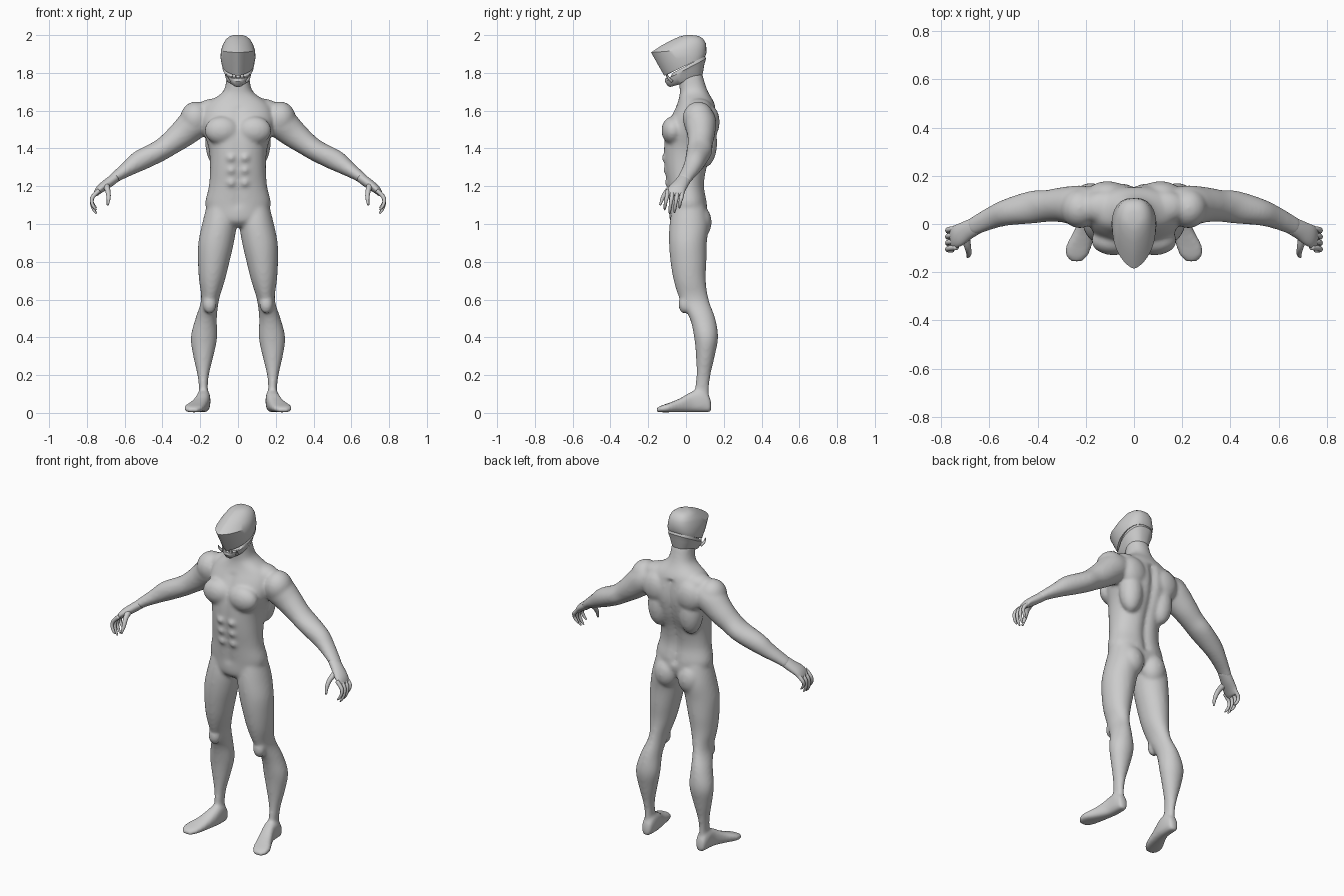
import bpy, bmesh, math
from mathutils import Vector, Matrix

cube = bpy.data.objects.get("Cube")
if cube:
    bpy.data.objects.remove(cube)

grey = bpy.data.materials.new("plain_grey")
grey.use_nodes = True
grey.diffuse_color = (0.6, 0.6, 0.6, 1)
grey.node_tree.nodes["Principled BSDF"].inputs["Base Color"].default_value = (0.6, 0.6, 0.6, 1)


def finish(bm, name, angle=None):
    bmesh.ops.recalc_face_normals(bm, faces=bm.faces)
    mesh = bpy.data.meshes.new(name)
    bm.to_mesh(mesh)
    bm.free()
    mesh.materials.append(grey)
    ob = bpy.data.objects.new(name, mesh)
    bpy.context.collection.objects.link(ob)
    for p in mesh.polygons:
        p.use_smooth = True
    if angle:
        bpy.ops.object.select_all(action="DESELECT")
        ob.select_set(True)
        bpy.context.view_layer.objects.active = ob
        bpy.ops.object.shade_smooth_by_angle(angle=math.radians(angle))
    return ob


def skin(bm, loops):
    """Bridge closed loops of points and cap both ends."""
    rows = [[bm.verts.new(p) for p in loop] for loop in loops]
    n = len(rows[0])
    for a, b in zip(rows, rows[1:]):
        for i in range(n):
            j = (i + 1) % n
            bm.faces.new((a[i], a[j], b[j], b[i]))
    bm.faces.new(rows[0])
    bm.faces.new(rows[-1])
    return [v for row in rows for v in row]


def refine(rows, steps):
    """Smooth curve through rows of numbers."""
    out = []
    last = len(rows) - 1
    for i in range(last):
        a, b, c, d = (rows[max(0, min(last, i + k))] for k in (-1, 0, 1, 2))
        for s in range(steps):
            t = s / steps
            out.append([q + t / 2 * (r - p + t * (2 * p - 5 * q + 4 * r - s_ + t * (3 * (q - r) + s_ - p)))
                        for p, q, r, s_ in zip(a, b, c, d)])
    return out + [rows[-1]]


def oval(c, u, v, n, e=1.0):
    pts = []
    for i in range(n):
        a = math.tau * i / n
        x, y = math.cos(a), math.sin(a)
        pts.append(c + u * math.copysign(abs(x) ** e, x) + v * math.copysign(abs(y) ** e, y))
    return pts


def column(bm, rows, side=1, e=1.0):
    """Upright limb: rows of z, x min, x max, y front, y back."""
    loops = []
    for z, x0, x1, y0, y1 in refine(rows, 4):
        c = Vector((side * (x0 + x1) / 2, (y0 + y1) / 2, z))
        loops.append(oval(c, Vector(((x1 - x0) / 2, 0, 0)), Vector((0, (y1 - y0) / 2, 0)), 40, e))
    return skin(bm, loops)


def tube(bm, rows, side=1, n=24):
    """Limb along a path: rows of x, y, z, depth radius, thickness radius."""
    rows = refine(rows, 4)
    pts = [Vector((side * r[0], r[1], r[2])) for r in rows]
    loops = []
    for i, r in enumerate(rows):
        t = (pts[min(i + 1, len(pts) - 1)] - pts[max(i - 1, 0)]).normalized()
        u = Vector((0, 1, 0))
        u = (u - t * u.dot(t)).normalized()
        loops.append(oval(pts[i], u * r[3], t.cross(u) * r[4], n))
    skin(bm, loops)


def muscle(bm, c, r):
    for s in (1, -1):
        m = Matrix.Translation((s * c[0], c[1], c[2])) @ Matrix.Diagonal((*r, 1))
        bmesh.ops.create_uvsphere(bm, u_segments=24, v_segments=16, radius=1, matrix=m)


# Torso and neck, with a groove down the spine and chest
body = bmesh.new()
torso = [(.985, .05, -.05, .06), (1.02, .13, -.085, .1), (1.1, .173, -.09, .115), (1.2, .154, -.1, .1),
         (1.3, .148, -.115, .115), (1.4, .155, -.12, .15), (1.5, .185, -.11, .17), (1.58, .19, -.075, .165),
         (1.64, .16, -.045, .15), (1.69, .09, -.033, .122), (1.73, .067, -.035, .105), (1.8, .06, -.04, .085)]
for v in column(body, [(z, -w, w, f, b) for z, w, f, b in torso], e=.9):
    if 1.1 < v.co.z < 1.62:
        depth = .018 if v.co.y > 0 else .008
        v.co.y -= math.copysign(depth, v.co.y) * math.exp(-(v.co.x / .025) ** 2)

# Muscle masses
muscle(body, (.085, -.07, 1.495), (.092, .06, .075))
muscle(body, (.225, .065, 1.56), (.08, .083, .088))
muscle(body, (.12, .07, 1.61), (.1, .07, .055))
muscle(body, (.105, .1, 1.43), (.068, .065, .13))
muscle(body, (.11, .125, 1.54), (.085, .053, .09))
muscle(body, (.078, .07, 1.01), (.073, .066, .09))
muscle(body, (.15, -.01, .575), (.036, .03, .05))
for k in range(3):
    muscle(body, (.036, -.092 + .008 * k, 1.35 - .065 * k), (.034, .036, .033))

leg = [(1.1, .02, .165, -.07, .1), (1.0, .008, .19, -.087, .12), (.9, .022, .21, -.09, .11),
       (.8, .045, .212, -.082, .108), (.7, .07, .206, -.065, .105), (.6, .1, .195, -.033, .12),
       (.5, .112, .225, .02, .155), (.4, .11, .25, .043, .17), (.3, .13, .237, .053, .152),
       (.2, .154, .215, .055, .13), (.12, .16, .206, .045, .122), (.04, .155, .21, .03, .125)]
arm = [(.15, .075, 1.57, .07, .07), (.22, .075, 1.54, .085, .085), (.29, .08, 1.48, .074, .075),
       (.36, .075, 1.425, .066, .062), (.42, .07, 1.385, .068, .057), (.52, .05, 1.335, .056, .055),
       (.58, .03, 1.295, .048, .042), (.635, .005, 1.258, .042, .031), (.675, -.015, 1.228, .038, .026)]
# Foot rows: y, centre x, half width, height
foot = [(.134, .182, .018, .05), (.12, .182, .03, .09), (.08, .182, .036, .12), (.03, .186, .038, .11),
        (-.03, .205, .045, .075), (-.09, .228, .054, .05), (-.13, .237, .047, .036), (-.157, .238, .022, .022)]
for s in (1, -1):
    column(body, leg, s)
    tube(body, arm, s, 32)
    skin(body, [oval(Vector((s * x, y, h / 2 + .003)), Vector((w, 0, 0)), Vector((0, 0, h / 2)), 24, .75)
                for y, x, w, h in refine(foot, 4)])

# Fuse the body into one smooth surface
ob = finish(body, "body")
remesh = ob.modifiers.new("fuse", "REMESH")
remesh.mode = "VOXEL"
remesh.voxel_size = .009
remesh.use_smooth_shade = True
smooth = ob.modifiers.new("soften", "SMOOTH")
smooth.factor = .5
smooth.iterations = 10

# Hands with four curled fingers and a thumb
palm = [(.65, -.005, 1.245, .036, .026), (.69, -.025, 1.215, .04, .026),
        (.73, -.048, 1.185, .046, .022), (.752, -.055, 1.16, .044, .014), (.758, -.056, 1.15, .03, .006)]
thumb = [(.7, -.05, 1.205, .02, .02), (.69, -.095, 1.18, .014, .014),
         (.685, -.122, 1.14, .011, .011), (.69, -.137, 1.1, .005, .005)]
for s, label in ((1, "left"), (-1, "right")):
    hand = bmesh.new()
    tube(hand, palm, s)
    tube(hand, thumb, s, 12)
    for i, drop in enumerate((.075, .1, .105, .085)):
        y = -.019 - .026 * i
        tube(hand, [(.735, y, 1.178, .011, .012), (.768, y - .004, 1.145, .011, .011),
                    (.774, y - .01, 1.16 - drop / 2, .009, .009),
                    (.764, y - .014, 1.16 - drop * .8, .008, .008),
                    (.75, y - .016, 1.16 - drop, .004, .004)], s, 12)
    finish(hand, label + "_hand")


def head_part(name, rows, point, angle):
    """Rows of front z, back z, half width, y front, y back; pointed at the front."""
    bm = bmesh.new()
    loops = []
    for zf, zb, w, f, b in rows:
        mid = min(.02, (f + b) / 2 + .02)
        loop = []
        for i in range(40):
            a = math.tau * i / 40
            c, sn = math.cos(a), math.sin(a)
            y = mid + c * (mid - f if c < 0 else b - mid)
            x = w * math.copysign(abs(sn) ** (point if c < 0 else .75), sn)
            t = (y - f) / (b - f)
            loop.append((x, y, zf + (zb - zf) * t))
        loops.append(loop)
    skin(bm, loops)
    return finish(bm, name, angle)


# Pointed helmet over a jaw and neck guard
head_part("helmet", [(1.79, 1.885, .07, -.1, .085), (1.785, 1.888, .086, -.115, .102),
                     (1.85, 1.905, .093, -.152, .108), (1.908, 1.93, .09, -.185, .108),
                     (1.94, 1.957, .08, -.138, .105), (1.972, 1.982, .064, -.08, .09),
                     (1.992, 1.994, .045, -.035, .07), (2.0, 1.999, .025, 0, .05)], 1.35, 35)
head_part("jaw", [(1.725, 1.765, .03, -.085, .06), (1.735, 1.77, .05, -.1, .08),
                  (1.755, 1.8, .066, -.112, .09), (1.77, 1.84, .075, -.11, .096),
                  (1.775, 1.875, .083, -.085, .106), (1.8, 1.89, .08, -.07, .1)], .9, 35)

# Tusks and teeth at the mouth
teeth = bmesh.new()
for s in (1, -1):
    tube(teeth, [(.045, -.075, 1.755, .009, .009), (.058, -.092, 1.772, .007, .007),
                 (.06, -.102, 1.795, .002, .002)], s, 8)
    for x in (.012, .03):
        tube(teeth, [(x, -.094, 1.762, .006, .006), (x, -.1, 1.775, .004, .004),
                     (x, -.104, 1.79, .001, .001)], s, 8)
finish(teeth, "teeth")
